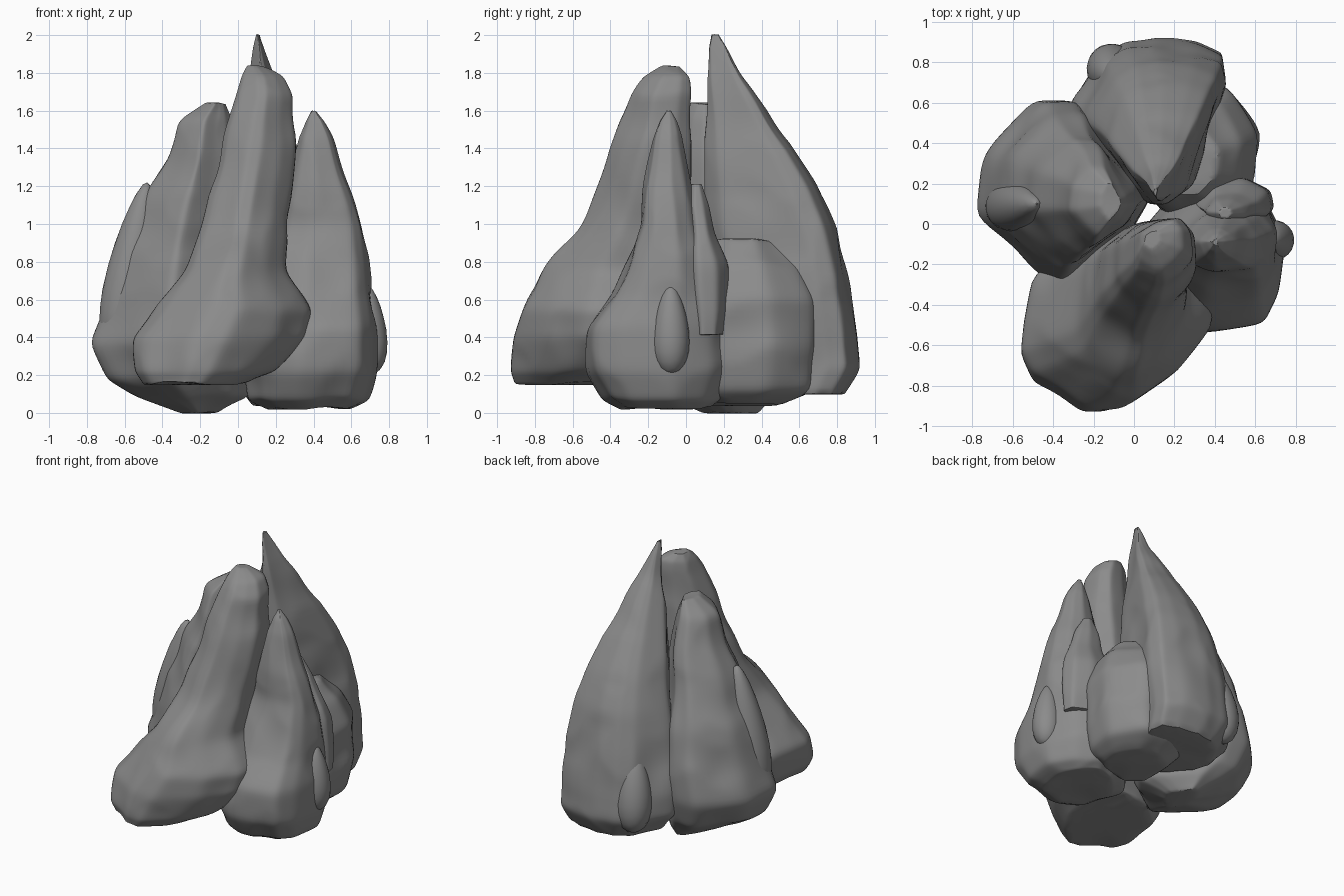
import bpy
import bmesh
from mathutils import Vector, noise

cube = bpy.data.objects.get("Cube")
if cube:
    bpy.data.objects.remove(cube, do_unlink=True)

# Single stone colour
STONE = (0.26, 0.26, 0.26, 1)
stone = bpy.data.materials.new("grey_stone")
stone.use_nodes = True
stone.diffuse_color = STONE
shader = next(n for n in stone.node_tree.nodes if n.type == "BSDF_PRINCIPLED")
shader.inputs["Base Color"].default_value = STONE
shader.inputs["Roughness"].default_value = 0.9


def finish(name, bm):
    """Turn a bmesh into a smooth-shaded stone object."""
    bmesh.ops.recalc_face_normals(bm, faces=bm.faces)
    mesh = bpy.data.meshes.new(name)
    bm.to_mesh(mesh)
    bm.free()
    obj = bpy.data.objects.new(name, mesh)
    bpy.context.collection.objects.link(obj)
    mesh.materials.append(stone)
    bpy.ops.object.select_all(action="DESELECT")
    bpy.context.view_layer.objects.active = obj
    obj.select_set(True)
    return obj


def rock(name, outline, levels, crease=0.4, roughness=0.03):
    """Loft an outline through levels of (z, x min, x max, y min, y max)."""
    bm = bmesh.new()
    rings = []
    for z, left, right, front, back in levels:
        middle = Vector(((left + right) / 2, (front + back) / 2, z))
        half = Vector(((right - left) / 2, (back - front) / 2, 0))
        rings.append([bm.verts.new(middle + Vector((u * half.x, v * half.y, 0)))
                      for u, v in outline])
    count = len(outline)
    for low, high in zip(rings, rings[1:]):
        for i in range(count):
            j = (i + 1) % count
            bm.faces.new((low[i], low[j], high[j], high[i]))
    caps = [bm.faces.new(rings[0]), bm.faces.new(rings[-1])]

    # Partly creased edges keep chiselled planes; the end caps stay crisper
    weight = bm.edges.layers.float.new("crease_edge")
    for edge in bm.edges:
        edge[weight] = crease
    for cap in caps:
        for edge in cap.edges:
            edge[weight] = 0.6
    obj = finish(name, bm)
    modifier = obj.modifiers.new("rounding", "SUBSURF")
    modifier.levels = 3
    bpy.ops.object.modifier_apply(modifier=modifier.name)

    # Weathered dents
    verts = obj.data.vertices
    shifts = [v.normal * min(noise.noise(v.co * 3.5), 0.1) * roughness for v in verts]
    for v, shift in zip(verts, shifts):
        v.co += shift
    obj.data.update()
    bpy.ops.object.shade_smooth_by_angle(angle=0.6)


def spur(name, start, end, width):
    """Slim rounded rib lying along a rock face, thicker at its start."""
    start, end = Vector(start), Vector(end)
    axis = end - start
    bm = bmesh.new()
    bmesh.ops.create_icosphere(bm, subdivisions=3, radius=1)
    turn = axis.to_track_quat("Z", "Y")
    for v in bm.verts:
        bulge = width * (1 - 0.3 * v.co.z)
        local = Vector((v.co.x * bulge, v.co.y * bulge, v.co.z * axis.length / 2))
        v.co = (start + end) / 2 + turn @ local
    finish(name, bm)
    bpy.ops.object.shade_smooth_by_angle(angle=0.6)


# Front rock: leaning slab with a heavy toe
rock("front_rock",
     [(-1, -.35), (-.85, -.65), (-.25, -1), (.1, -1), (.6, -.65), (1, -.2),
      (.95, .6), (.6, 1), (-.2, .9), (-.85, .5)],
     [(.15, -.5, .06, -.91, -.15), (.22, -.55, .2, -.93, -.1),
      (.4, -.57, .37, -.91, 0), (.55, -.45, .4, -.86, 0),
      (.75, -.28, .25, -.77, .02), (1, -.19, .27, -.56, .03),
      (1.4, -.1, .31, -.4, .03), (1.68, -.01, .29, -.3, .03),
      (1.78, .02, .24, -.22, .02), (1.84, .05, .13, -.12, -.03)])

# Back rock: tallest spire, steep on its inner side
rock("back_rock",
     [(-1, .1), (-.6, .75), (-.3, .93), (.1, 1), (.6, .93), (.95, .8), (1, .5),
      (.84, 0), (.6, -.75), (.2, -1), (-.1, -1), (-.45, -.65), (-.8, -.25)],
     [(.1, -.2, .42, .2, .84), (.24, -.32, .46, .17, .93),
      (.42, -.33, .47, .14, .92), (.7, -.28, .45, .12, .87),
      (.98, -.22, .42, .1, .8), (1.2, -.15, .37, .1, .7),
      (1.5, -.05, .29, .1, .5), (1.78, .04, .2, .1, .3),
      (1.93, .07, .15, .11, .23), (2.01, .09, .12, .13, .18)])

# Broad foot of the back rock, sloping up into the spire
rock("back_rock_foot",
     [(-1, -.6), (-1, .6), (-.3, 1), (.5, .9), (1, .2), (.9, -.5), (.5, -1), (-.5, -1)],
     [(.04, .08, .46, .12, .52), (.12, .02, .58, .05, .69), (.35, .02, .63, .03, .73),
      (.6, .02, .62, .04, .71), (.78, .02, .54, .08, .62), (.92, .02, .42, .14, .52)])

# Broad rock on the negative x side
rock("side_rock_broad",
     [(-1, -.25), (-.92, .43), (-.35, 1), (.1, 1), (.45, .65), (.9, .2), (1, -.1),
      (.7, -.5), (.3, -.72), (-.1, -1), (-.45, -.75)],
     [(0, -.3, -.1, .08, .38), (.09, -.55, .06, -.15, .47),
      (.18, -.7, .08, -.26, .55), (.37, -.79, .08, -.31, .61),
      (.62, -.7, .08, -.28, .6), (.88, -.63, .06, -.22, .54),
      (1.1, -.53, .04, -.17, .46), (1.35, -.39, .02, -.12, .37),
      (1.55, -.31, -.02, -.06, .28), (1.64, -.17, -.06, .02, .2)])

# Slim spire on the positive x side
rock("side_rock_slim",
     [(-1, .2), (-.4, .85), (.2, 1), (.7, .7), (1, .2), (.9, -.5),
      (.7, -.88), (-.15, -1), (-.7, -.7)],
     [(.02, .15, .6, -.35, .15), (.07, .03, .7, -.45, .2),
      (.22, 0, .75, -.54, .26), (.45, .02, .75, -.54, .27),
      (.62, .06, .72, -.4, .21), (.8, .12, .7, -.32, .15),
      (1, .18, .67, -.24, .08), (1.2, .25, .6, -.23, .03),
      (1.45, .32, .51, -.18, -.02), (1.55, .35, .46, -.15, -.04),
      (1.61, .38, .42, -.11, -.07)])

# Second, lower ridge of the slim spire
rock("slim_rock_ridge",
     [(-1, 0), (-.5, .9), (.3, 1), (.9, .5), (1, -.3), (.4, -1), (-.6, -.9)],
     [(.4, .3, .7, 0, .22), (.78, .28, .68, -.03, .23), (.95, .32, .62, 0, .15),
      (1.1, .36, .55, 0, .12), (1.21, .42, .48, .03, .08)])

# Ribs and knobs on the rock faces
spur("slim_rock_knob", (.7, -.08, .2), (.68, -.08, .68), .095)
spur("broad_rock_rib", (-.66, .08, .3), (-.48, .1, 1.22), .12)
spur("back_rock_knob", (-.12, .79, .15), (-.09, .72, .72), .12)
